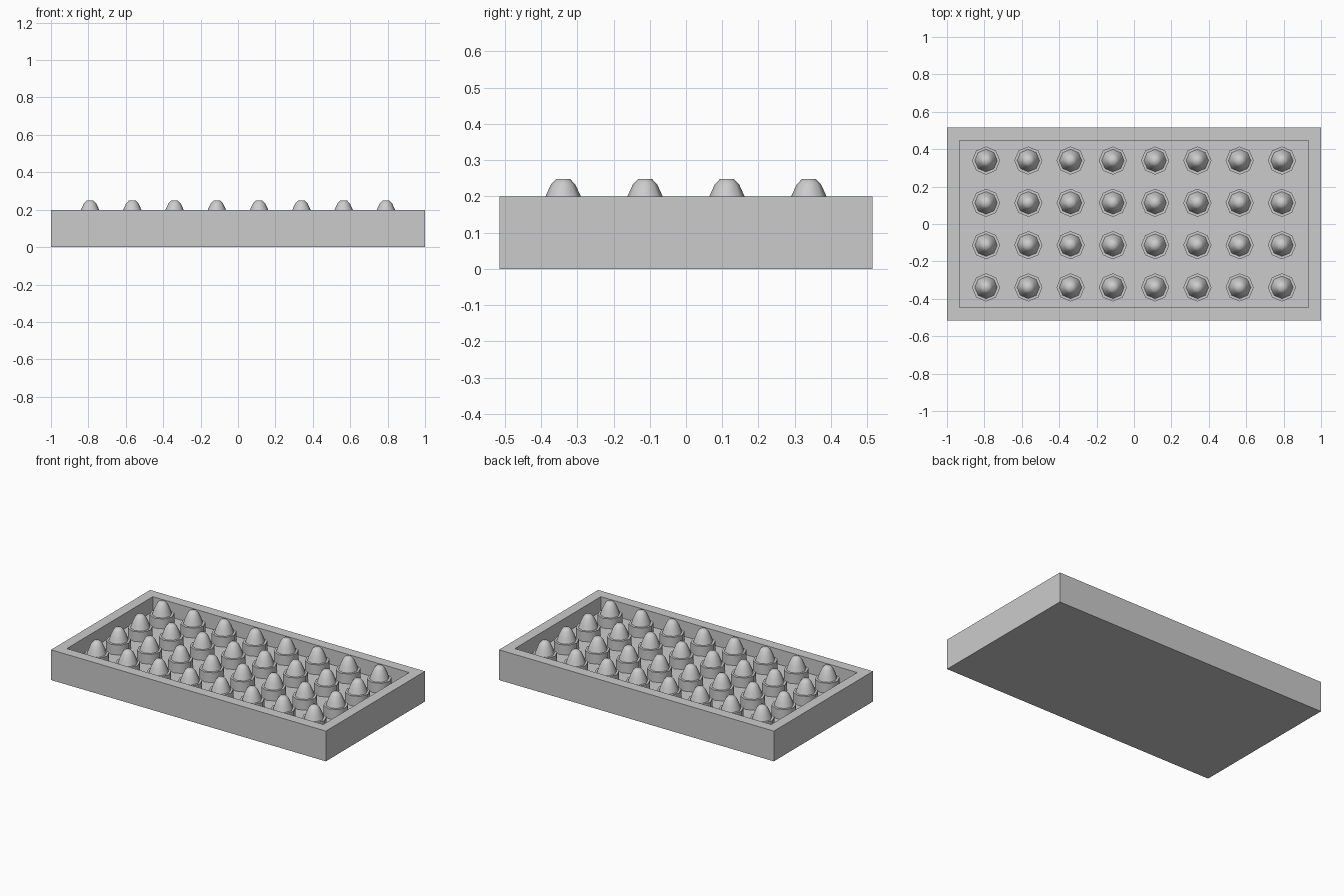
import bpy, bmesh, math

if "Cube" in bpy.data.objects:
    bpy.data.objects.remove(bpy.data.objects["Cube"])


def make_object(name, bm, smooth=False):
    bmesh.ops.recalc_face_normals(bm, faces=bm.faces)
    mesh = bpy.data.meshes.new(name)
    bm.to_mesh(mesh)
    bm.free()
    obj = bpy.data.objects.new(name, mesh)
    bpy.context.collection.objects.link(obj)
    if smooth:
        bpy.ops.object.select_all(action='DESELECT')
        obj.select_set(True)
        bpy.context.view_layer.objects.active = obj
        bpy.ops.object.shade_smooth_by_angle(angle=math.radians(62))
    return obj


def add_lathe(bm, profile, cx, cy, sides=8):
    # stack of rings with capped ends
    rings = []
    for r, z in profile:
        rings.append([bm.verts.new((cx + r * math.cos(2 * math.pi * i / sides),
                                    cy + r * math.sin(2 * math.pi * i / sides), z))
                      for i in range(sides)])
    for a, b in zip(rings, rings[1:]):
        for i in range(sides):
            j = (i + 1) % sides
            bm.faces.new((a[i], a[j], b[j], b[i]))
    bm.faces.new(rings[0][::-1])
    bm.faces.new(rings[-1])


# Open tray: rectangular loops from outer base up, over the rim and down
FLOOR = 0.1
bm = bmesh.new()
loops = []
for hx, hy, z in [(1, 0.515, 0), (1, 0.515, 0.199), (0.933, 0.447, 0.199), (0.933, 0.447, FLOOR)]:
    loops.append([bm.verts.new((sx * hx, sy * hy, z))
                  for sx, sy in ((-1, -1), (1, -1), (1, 1), (-1, 1))])
for a, b in zip(loops, loops[1:]):
    for i in range(4):
        j = (i + 1) % 4
        bm.faces.new((a[i], a[j], b[j], b[i]))
bm.faces.new(loops[0][::-1])
bm.faces.new(loops[-1])
make_object("tray", bm)

# Grid of sockets, each holding a rounded tip
PITCH = 0.226
RIM = 0.165
CUP = [(0.075, FLOOR), (0.075, RIM)]
TIP = [(0.06, RIM), (0.049, 0.199), (0.034, 0.232), (0.019, 0.248)]
cups, tips = bmesh.new(), bmesh.new()
for col in range(8):
    for row in range(4):
        x, y = (col - 3.5) * PITCH, (row - 1.5) * PITCH
        add_lathe(cups, CUP, x, y)
        add_lathe(tips, TIP, x, y)
make_object("sockets", cups, smooth=True)
make_object("rounded_tips", tips, smooth=True)
